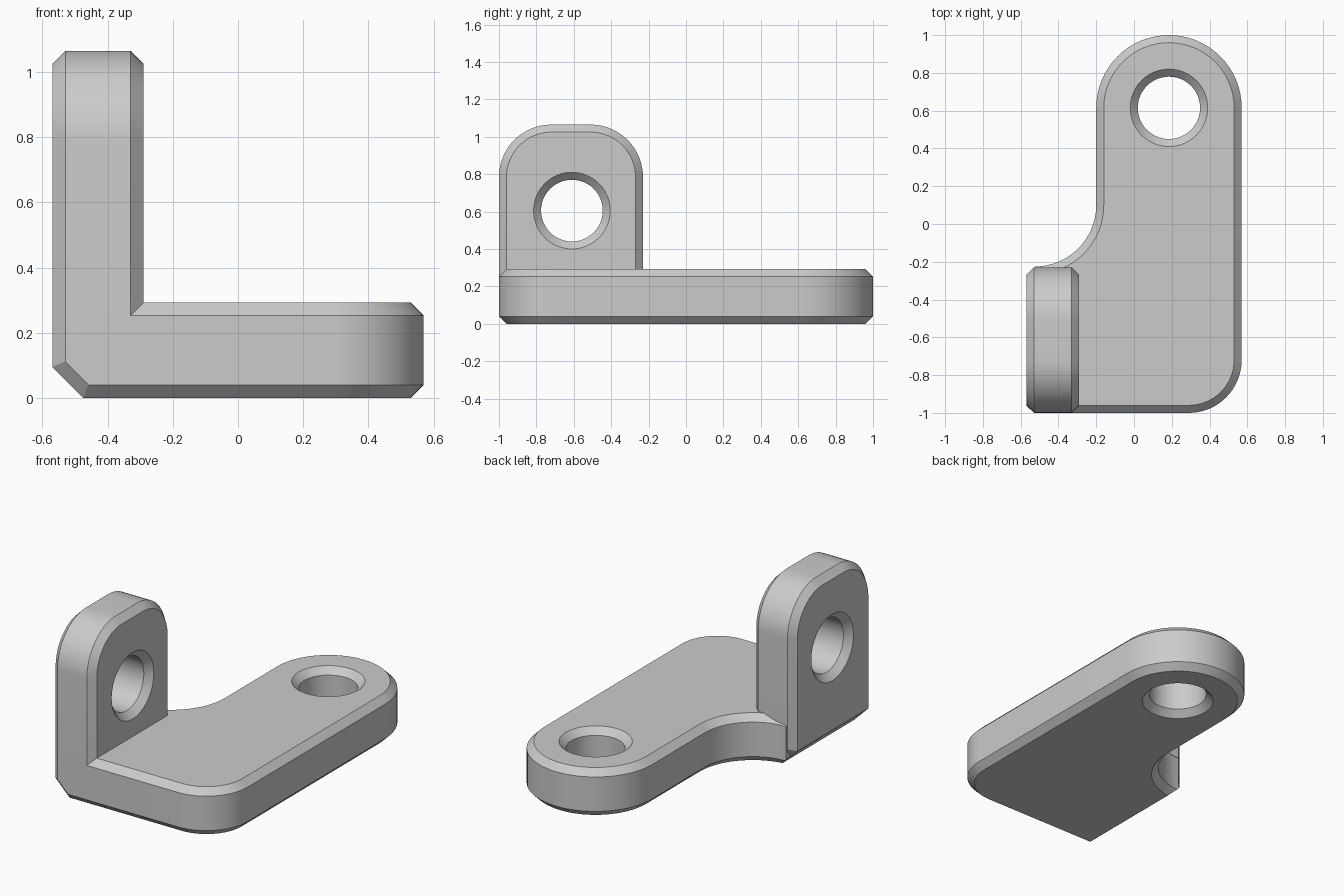
import bpy, bmesh
from math import cos, sin, radians
from mathutils import Vector

default = bpy.data.objects.get("Cube")
if default:
    bpy.data.objects.remove(default, do_unlink=True)

T = 0.04              # chamfer width
BASE = (0.0, 0.292)   # base plate, bottom and top
WALL = (-0.57, -0.29) # upright plate, outer and inner face
FRONT, BACK = -1.0, -0.23
EXTRA = 0.02          # cutters overshoot the surfaces

steel = bpy.data.materials.new("light grey metal")
steel.use_nodes = True
grey = (0.6, 0.6, 0.6, 1)
steel.diffuse_color = grey
steel.node_tree.nodes["Principled BSDF"].inputs["Base Color"].default_value = grey


def arc(cx, cy, r, start, end, steps=16):
    angles = [radians(start + (end - start) * i / steps) for i in range(steps + 1)]
    return [(cx + r * cos(a), cy + r * sin(a)) for a in angles]


# Outlines, each inset by d
def base_outline(d):
    return ([(-0.525, FRONT + d)]
            + arc(0.29, -0.72, 0.28 - d, -90, 0)
            + arc(0.185, 0.615, 0.385 - d, 0, 180, 32)
            + arc(-0.525, 0.1, 0.325 + d, 0, -90))


def wall_outline(d):
    return ([(FRONT + d, -0.3), (BACK - d, -0.3)]
            + arc(BACK - 0.28, 0.785, 0.28 - d, 0, 90)
            + arc(FRONT + 0.28, 0.785, 0.28 - d, 90, 180))


def hole_outline(cx, cy):
    return lambda d: arc(cx, cy, 0.165 + d, 0, 360, 48)[:-1]


def along_z(u, v, h):
    return (u, v, h)


def along_x(u, v, h):
    return (h, u, v)


def loft(outline, rings, place):
    """Closed solid through rings of (height, inset)."""
    bm = bmesh.new()
    loops = [[bm.verts.new(place(u, v, h)) for u, v in outline(d)] for h, d in rings]
    for low, high in zip(loops, loops[1:]):
        for i in range(len(low)):
            j = (i + 1) % len(low)
            bm.faces.new((low[i], low[j], high[j], high[i]))
    bm.faces.new(loops[0][::-1])
    bm.faces.new(loops[-1])
    return bm


def plate(outline, span, place):
    a, b = span
    return loft(outline, [(a, T), (a + T, 0), (b - T, 0), (b, T)], place)


def hole(centre, span, place):
    a, b = span
    flare = T + EXTRA
    rings = [(a - EXTRA, flare), (a + T, 0), (b - T, 0), (b + EXTRA, flare)]
    return loft(hole_outline(*centre), rings, place)


def slice_off(bm, point, normal):
    """Remove everything on the normal's side and cap the cut."""
    geom = bm.verts[:] + bm.edges[:] + bm.faces[:]
    cut = bmesh.ops.bisect_plane(bm, geom=geom, dist=1e-6, plane_co=point,
                                 plane_no=normal.normalized(), clear_outer=True)
    edges = [e for e in cut["geom_cut"] if isinstance(e, bmesh.types.BMEdge)]
    bmesh.ops.holes_fill(bm, edges=edges, sides=0)


def finish(name, bm):
    bmesh.ops.recalc_face_normals(bm, faces=bm.faces)
    mesh = bpy.data.meshes.new(name)
    bm.to_mesh(mesh)
    bm.free()
    mesh.materials.append(steel)
    obj = bpy.data.objects.new(name, mesh)
    bpy.context.collection.objects.link(obj)
    return obj


def combine(target, other, operation):
    mod = target.modifiers.new(operation.lower(), "BOOLEAN")
    mod.operation, mod.solver, mod.object = operation, "EXACT", other
    bpy.context.view_layer.objects.active = target
    bpy.ops.object.modifier_apply(modifier=mod.name)
    bpy.data.objects.remove(other, do_unlink=True)


# Bottom and outer bend faces: x position on the ground and outward direction
down = (0, Vector((0, 0, -1)))
bend = (-0.475, Vector((-1, 0, -1)).normalized())
plain = (0, Vector((0, 0, 0)))
front_edge = (FRONT + T, Vector((0, -1, 0)))
back_edge = (BACK - T, Vector((0, 1, 0)))

# Base plate, trimmed at the bend
base_bm = plate(base_outline, BASE, along_z)
for y, side in (plain, front_edge):
    slice_off(base_bm, (bend[0], y, 0), bend[1] + side)

# Upright plate, trimmed at the bottom and the bend
wall_bm = plate(wall_outline, WALL, along_x)
for x, face in (down, bend):
    for y, side in (plain, front_edge, back_edge):
        slice_off(wall_bm, (x, y, 0), face + side)

bracket = finish("angle_bracket", base_bm)
combine(bracket, finish("upright_plate", wall_bm), "UNION")

# Countersunk bolt holes
combine(bracket, finish("base_hole_cutter", hole((0.185, 0.615), BASE, along_z)), "DIFFERENCE")
combine(bracket, finish("upright_hole_cutter", hole((-0.61, 0.605), WALL, along_x)), "DIFFERENCE")

# Merge coplanar seams
bm = bmesh.new()
bm.from_mesh(bracket.data)
bmesh.ops.remove_doubles(bm, verts=bm.verts, dist=1e-4)
bmesh.ops.dissolve_limit(bm, angle_limit=radians(0.5), verts=bm.verts, edges=bm.edges)
bm.to_mesh(bracket.data)
bm.free()

bpy.ops.object.select_all(action="DESELECT")
bracket.select_set(True)
bpy.context.view_layer.objects.active = bracket
bpy.ops.object.shade_smooth_by_angle(angle=radians(25))
